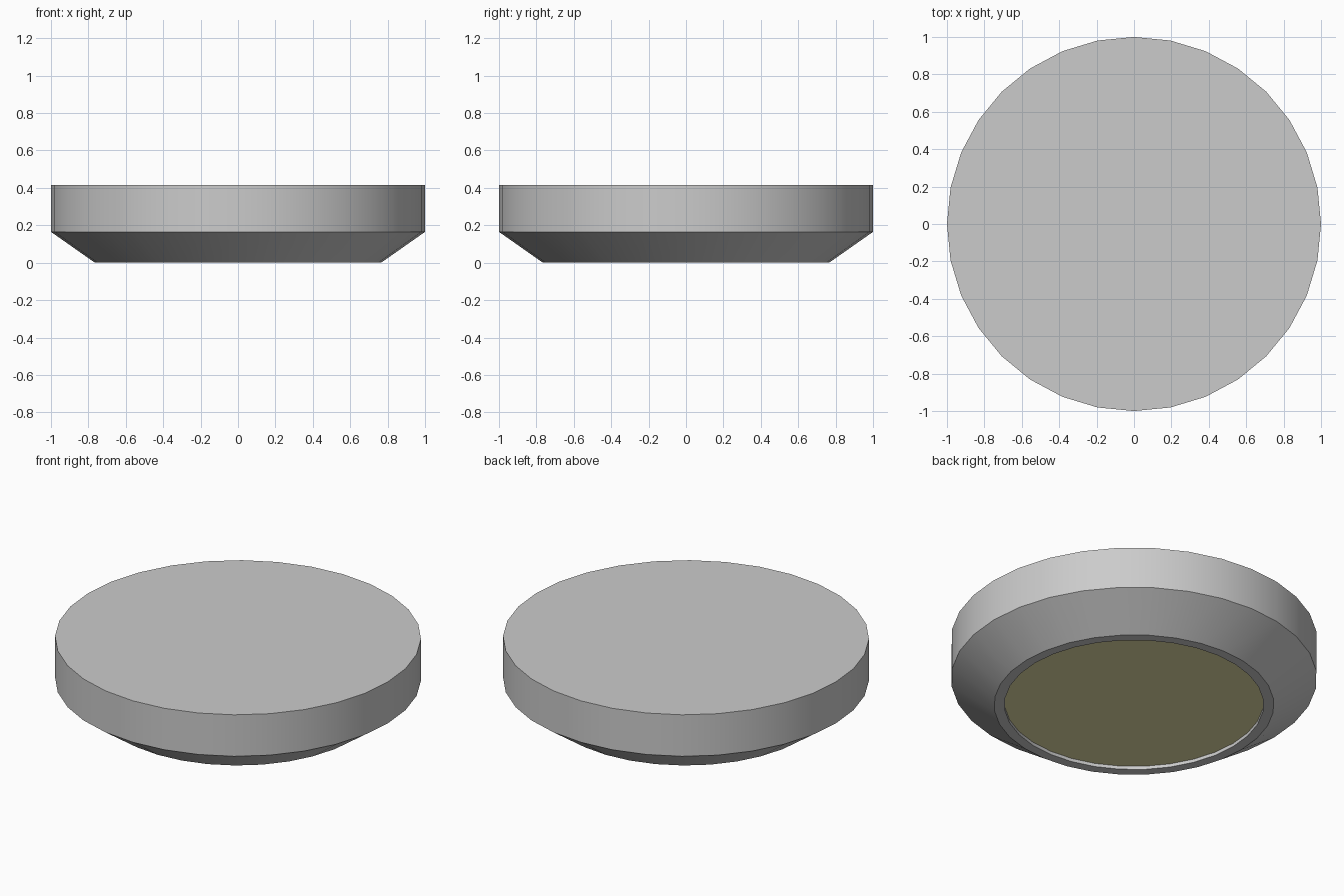
import bpy, bmesh
from math import cos, sin, tau, radians

if "Cube" in bpy.data.objects:
    bpy.data.objects.remove(bpy.data.objects["Cube"])

SIDES = 32

def lathe(name, profile, cap_first=False, cap_last=False):
    """Revolve (radius, z) points around z, optionally capping the ends."""
    bm = bmesh.new()
    rings = [[bm.verts.new((r * cos(tau * i / SIDES), r * sin(tau * i / SIDES), z))
              for i in range(SIDES)] for r, z in profile]
    for a, b in zip(rings, rings[1:]):
        for i in range(SIDES):
            j = (i + 1) % SIDES
            bm.faces.new((a[i], a[j], b[j], b[i]))
    if cap_first:
        bm.faces.new(rings[0][::-1])
    if cap_last:
        bm.faces.new(rings[-1])
    mesh = bpy.data.meshes.new(name)
    bm.to_mesh(mesh)
    bm.free()
    obj = bpy.data.objects.new(name, mesh)
    bpy.context.collection.objects.link(obj)
    bpy.ops.object.select_all(action='DESELECT')
    obj.select_set(True)
    bpy.context.view_layer.objects.active = obj
    bpy.ops.object.shade_smooth_by_angle(angle=radians(30))
    return obj

# Housing: recess wall, bottom rim, bevelled side, vertical side, flat top
lathe("lamp_housing", [(0.708, 0.02), (0.708, 0), (0.765, 0), (1, 0.165), (1, 0.415)],
      cap_last=True)

# Light panel set into the bottom, facing down
panel = lathe("light_panel", [(0.708, 0.02)], cap_first=True)
mat = bpy.data.materials.new("warm_light")
mat.diffuse_color = (0.8, 0.75, 0.4, 1)
mat.use_nodes = True
mat.node_tree.nodes["Principled BSDF"].inputs["Base Color"].default_value = mat.diffuse_color
panel.data.materials.append(mat)
